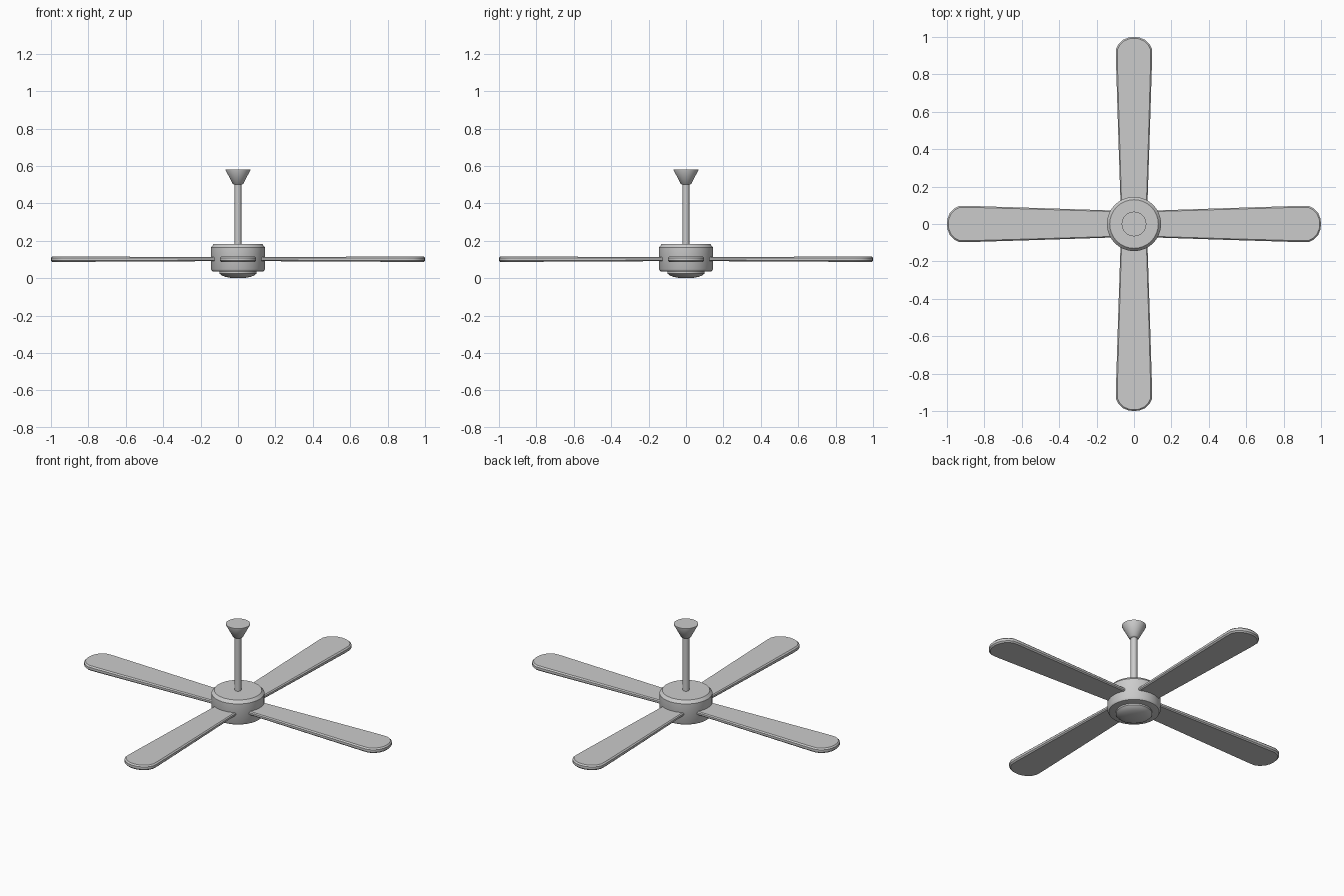
import bpy, bmesh, math

if "Cube" in bpy.data.objects:
    bpy.data.objects.remove(bpy.data.objects["Cube"])

def finish(name, bm, angle=35):
    bmesh.ops.recalc_face_normals(bm, faces=bm.faces)
    me = bpy.data.meshes.new(name)
    bm.to_mesh(me)
    bm.free()
    ob = bpy.data.objects.new(name, me)
    bpy.context.collection.objects.link(ob)
    bpy.ops.object.select_all(action='DESELECT')
    ob.select_set(True)
    bpy.context.view_layer.objects.active = ob
    bpy.ops.object.shade_smooth_by_angle(angle=math.radians(angle))
    return ob

def lathe(name, profile, sides=32):
    """Spin an (r, z) profile around z; the open ends are capped."""
    bm = bmesh.new()
    rings = [[bm.verts.new((r * math.cos(2 * math.pi * i / sides),
                            r * math.sin(2 * math.pi * i / sides), z))
              for i in range(sides)] for r, z in profile]
    for a, b in zip(rings, rings[1:]):
        for i in range(sides):
            j = (i + 1) % sides
            bm.faces.new((a[i], a[j], b[j], b[i]))
    bm.faces.new(rings[0][::-1])
    bm.faces.new(rings[-1])
    return finish(name, bm)

# Motor housing with chamfered rims
lathe("motor_housing", [(0.125, 0.035), (0.138, 0.038), (0.145, 0.05),
                        (0.145, 0.165), (0.13, 0.182)])

# Shallow cap under the motor
lathe("bottom_cap", [(0.1, 0.04), (0.1, 0.026), (0.09, 0.017), (0.07, 0.008),
                     (0.045, 0.003), (0.02, 0.0)])

# Hanging rod and flared ceiling canopy
lathe("down_rod", [(0.018, 0.17), (0.018, 0.53)], 24)
lathe("ceiling_canopy", [(0.02, 0.5), (0.028, 0.505), (0.066, 0.577), (0.066, 0.582)])

# Blade outline: narrow root widening to a rounded tip
half = [(0.11, 0.072), (0.5, 0.085), (0.89, 0.097), (0.935, 0.096),
        (0.962, 0.083), (0.985, 0.058), (0.997, 0.028)]
outline = half + [(1.0, 0.0)] + [(x, -y) for x, y in reversed(half)]

def blade(name, turn):
    bm = bmesh.new()
    cs, sn = math.cos(turn), math.sin(turn)
    rings = []
    # edge layers: (inset scale, height factor), thickness grows to the tip
    for inset, h in ((0.007, -1), (0, -0.5), (0, 0.5), (0.007, 1)):
        ring = []
        for x, y in outline:
            thick = 0.010 + 0.005 * x
            k = 1 - inset / 0.09
            px = x - inset * max(0, (x - 0.88) / 0.12)
            py = y * k
            ring.append(bm.verts.new((px * cs - py * sn, px * sn + py * cs,
                                      0.102 + h * thick)))
        rings.append(ring)
    n = len(outline)
    for a, b in zip(rings, rings[1:]):
        for i in range(n):
            j = (i + 1) % n
            bm.faces.new((a[i], a[j], b[j], b[i]))
    bm.faces.new(rings[0][::-1])
    bm.faces.new(rings[-1])
    return finish(name, bm, 30)

for i in range(4):
    blade(f"blade_{i + 1}", i * math.pi / 2)
